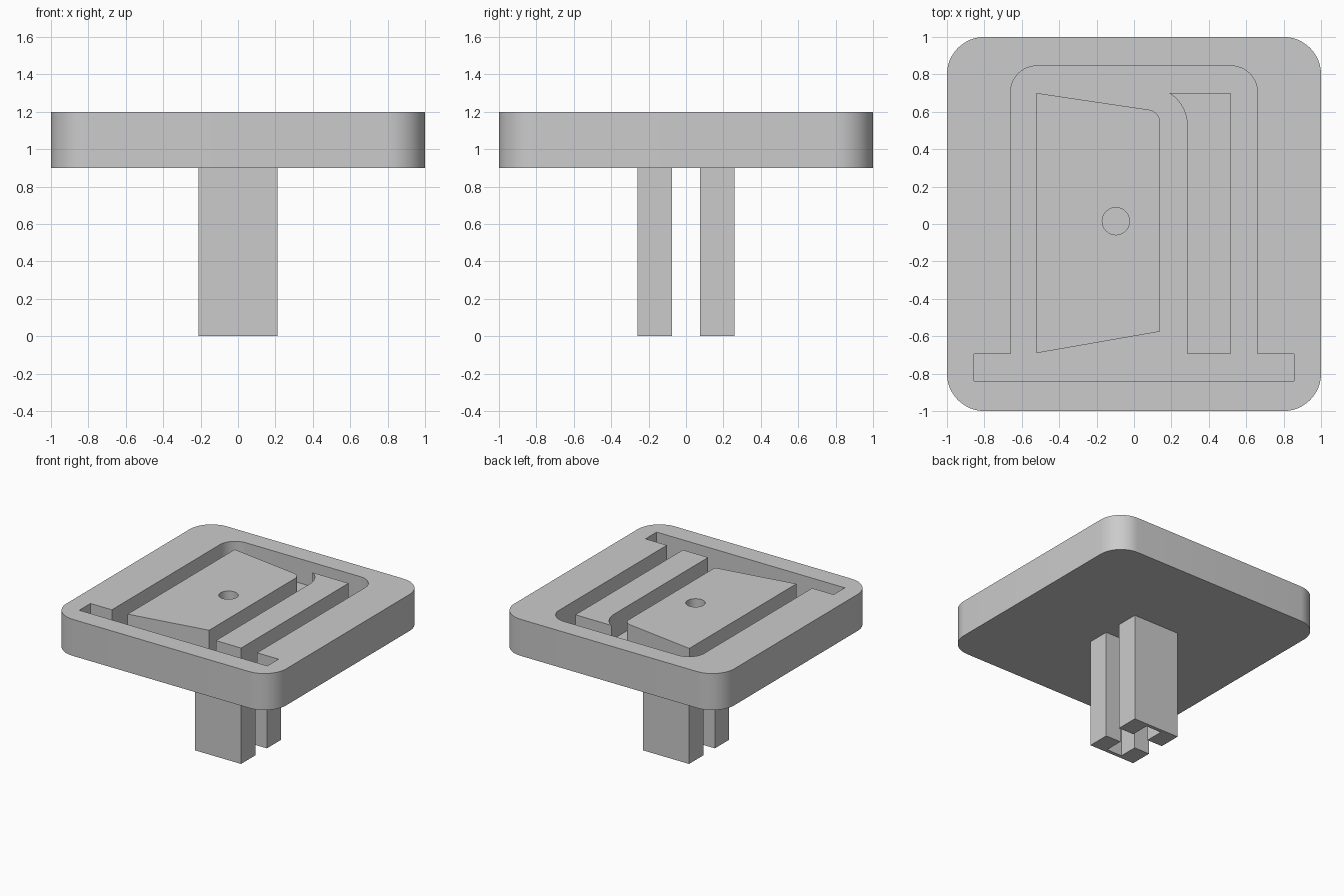
import bpy, bmesh, math
from mathutils import Vector

cube = bpy.data.objects.get("Cube")
if cube:
    bpy.data.objects.remove(cube, do_unlink=True)

grey = bpy.data.materials.new("light_grey")
grey.use_nodes = True
colour = (0.6, 0.6, 0.6, 1)
grey.diffuse_color = colour
grey.node_tree.nodes["Principled BSDF"].inputs["Base Color"].default_value = colour

BOTTOM, FLOOR, TOP = 0.9, 1.0, 1.2


def fillet(corners, steps=12):
    """Outline from (x, y) or (x, y, radius) corners, rounding where given."""
    pts = []
    for i, c in enumerate(corners):
        p = Vector(c[:2])
        if len(c) == 2:
            pts.append(p)
            continue
        a = (Vector(corners[i - 1][:2]) - p).normalized()
        b = (Vector(corners[(i + 1) % len(corners)][:2]) - p).normalized()
        half = a.angle(b) / 2
        centre = p + (a + b).normalized() * c[2] / math.sin(half)
        start = p + a * c[2] / math.tan(half) - centre
        end = p + b * c[2] / math.tan(half) - centre
        sweep = start.angle(end)
        for k in range(steps + 1):
            t = k / steps
            arc = start * math.sin((1 - t) * sweep) + end * math.sin(t * sweep)
            pts.append(centre + arc / math.sin(sweep))
    return pts


def prism(name, outline, z0, z1):
    bm = bmesh.new()
    face = bm.faces.new([bm.verts.new((p[0], p[1], z0)) for p in outline])
    top = bmesh.ops.extrude_face_region(bm, geom=[face])["geom"]
    bmesh.ops.translate(bm, vec=(0, 0, z1 - z0),
                        verts=[v for v in top if isinstance(v, bmesh.types.BMVert)])
    bmesh.ops.recalc_face_normals(bm, faces=bm.faces)
    mesh = bpy.data.meshes.new(name)
    bm.to_mesh(mesh)
    bm.free()
    mesh.materials.append(grey)
    obj = bpy.data.objects.new(name, mesh)
    bpy.context.collection.objects.link(obj)
    return obj


def select(obj):
    bpy.ops.object.select_all(action='DESELECT')
    obj.select_set(True)
    bpy.context.view_layer.objects.active = obj


def cut(obj, cutter):
    mod = obj.modifiers.new("recess", 'BOOLEAN')
    mod.operation = 'DIFFERENCE'
    mod.solver = 'EXACT'
    mod.object = cutter
    select(obj)
    bpy.ops.object.modifier_apply(modifier=mod.name)
    bpy.data.objects.remove(cutter, do_unlink=True)


# Rounded square plate with the sunken doorway outline
plate = prism("plate", fillet([(-1, -1, 0.2), (1, -1, 0.2), (1, 1, 0.2), (-1, 1, 0.2)]),
              BOTTOM, TOP)
doorway = fillet([(-0.855, -0.84), (0.855, -0.84), (0.855, -0.695), (0.66, -0.695),
                  (0.66, 0.845, 0.14), (-0.66, 0.845, 0.14),
                  (-0.66, -0.695), (-0.855, -0.695)])
cut(plate, prism("doorway_cutter", doorway, FLOOR, TOP + 0.1))

# Open door leaf with its round knob hole
door = prism("door_leaf", fillet([(-0.52, -0.69), (0.14, -0.575),
                                  (0.14, 0.602, 0.07), (-0.52, 0.7)]), FLOOR, TOP)
knob = [(-0.097 + 0.073 * math.cos(a), 0.015 + 0.073 * math.sin(a))
        for a in (math.tau * i / 32 for i in range(32))]
cut(door, prism("knob_cutter", knob, FLOOR + 0.01, TOP + 0.1))

# Raised strip beside the door, hooked around the door's top corner
strip = prism("opening_strip", fillet([(0.285, -0.695), (0.515, -0.695), (0.515, 0.7),
                                       (0.19, 0.7), (0.285, 0.64, 0.21)]), FLOOR, TOP)

# Two facing channel-shaped legs forming a cross socket
legs = []
for name, s in (("front_leg", -1), ("back_leg", 1)):
    half = [(0.07, 0.075), (0.07, 0.23)]
    outer = [(0.21, 0.26), (0.21, 0.075)]
    ring = half[::-1] + half[:1] + outer[::-1]
    ring = ring[:2] + outer[::-1]
    outline = ring + [(-x, y) for x, y in reversed(ring)]
    legs.append(prism(name, [(x, y * s) for x, y in outline], 0, BOTTOM))

for obj in [plate, door, strip] + legs:
    select(obj)
    bpy.ops.object.shade_smooth_by_angle(angle=math.radians(30))
